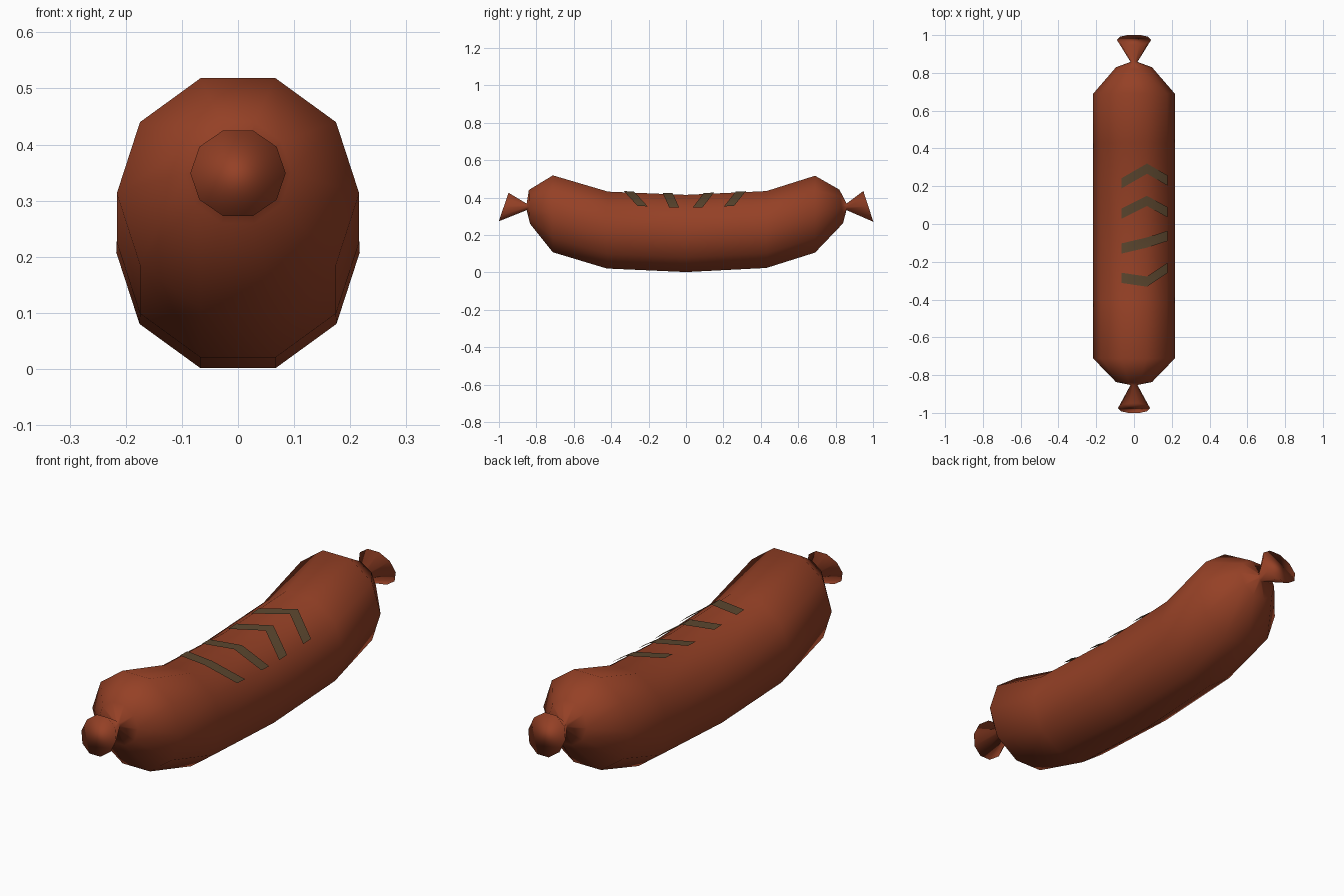
import bpy, bmesh, math

if "Cube" in bpy.data.objects:
    bpy.data.objects.remove(bpy.data.objects["Cube"])

SIDES = 10


def material(name, rgb):
    m = bpy.data.materials.new(name)
    m.diffuse_color = (*rgb, 1)
    m.use_nodes = True
    m.node_tree.nodes["Principled BSDF"].inputs["Base Color"].default_value = m.diffuse_color
    return m


def add_object(name, bm, mat):
    bmesh.ops.recalc_face_normals(bm, faces=bm.faces)
    for f in bm.faces:
        f.smooth = True
    me = bpy.data.meshes.new(name)
    bm.to_mesh(me)
    bm.free()
    me.materials.append(mat)
    ob = bpy.data.objects.new(name, me)
    bpy.context.collection.objects.link(ob)
    return ob


def ring(bm, y, z, r, tilt):
    """Ten-sided loop; tilt (degrees) leans its top towards +y."""
    t = math.radians(tilt)
    loop = []
    for i in range(SIDES):
        a = math.tau * i / SIDES
        h = r * math.sin(a)
        loop.append(bm.verts.new((r * math.cos(a), y + h * math.sin(t), z + h * math.cos(t))))
    return loop


casing = material("sausage brown", (0.30, 0.052, 0.019))
char = material("grill mark", (0.105, 0.062, 0.028))

# Curved sausage with pinched necks and flared knots: y, z, radius, tilt
rings = [
    (-0.975, 0.349, 0.085, 19), (-0.852, 0.350, 0.018, 0),
    (-0.837, 0.350, 0.095, -2), (-0.712, 0.313, 0.216, 0),
    (-0.420, 0.226, 0.216, 1), (0.0, 0.208, 0.217, 0),
    (0.430, 0.229, 0.216, 0), (0.690, 0.311, 0.216, 0),
    (0.830, 0.352, 0.095, -6), (0.858, 0.350, 0.018, 0),
    (0.975, 0.3525, 0.091, -18),
]
bm = bmesh.new()
loops = [ring(bm, *r) for r in rings]
for a, b in zip(loops, loops[1:]):
    for i in range(SIDES):
        j = (i + 1) % SIDES
        bm.faces.new((a[i], a[j], b[j], b[i]))
bm.faces.new(loops[0])
bm.faces.new(loops[-1])
add_object("sausage", bm, casing)

# Grill marks: thin chevron plates folded over the top and right facets
marks = [  # centre y at left end, fold and right end
    (0.215, 0.293, 0.230), (0.055, 0.122, 0.062),
    (-0.130, -0.098, -0.063), (-0.285, -0.305, -0.232),
]
stations = [(-0.067, 0.420), (0.069, 0.420), (0.178, 0.344)]
for n, ys in enumerate(marks, 1):
    bm = bmesh.new()
    pairs = []
    for (x, z), y in zip(stations, ys):
        pairs.append([bm.verts.new((x, y + d, z + 0.043 * abs(y + d))) for d in (-0.027, 0.027)])
    for p, q in zip(pairs, pairs[1:]):
        bm.faces.new((p[0], q[0], q[1], p[1]))
    ob = add_object(f"grill_mark_{n}", bm, char)
    # keep the painted side facing up
    if ob.data.polygons[0].normal.z < 0:
        ob.data.flip_normals()
